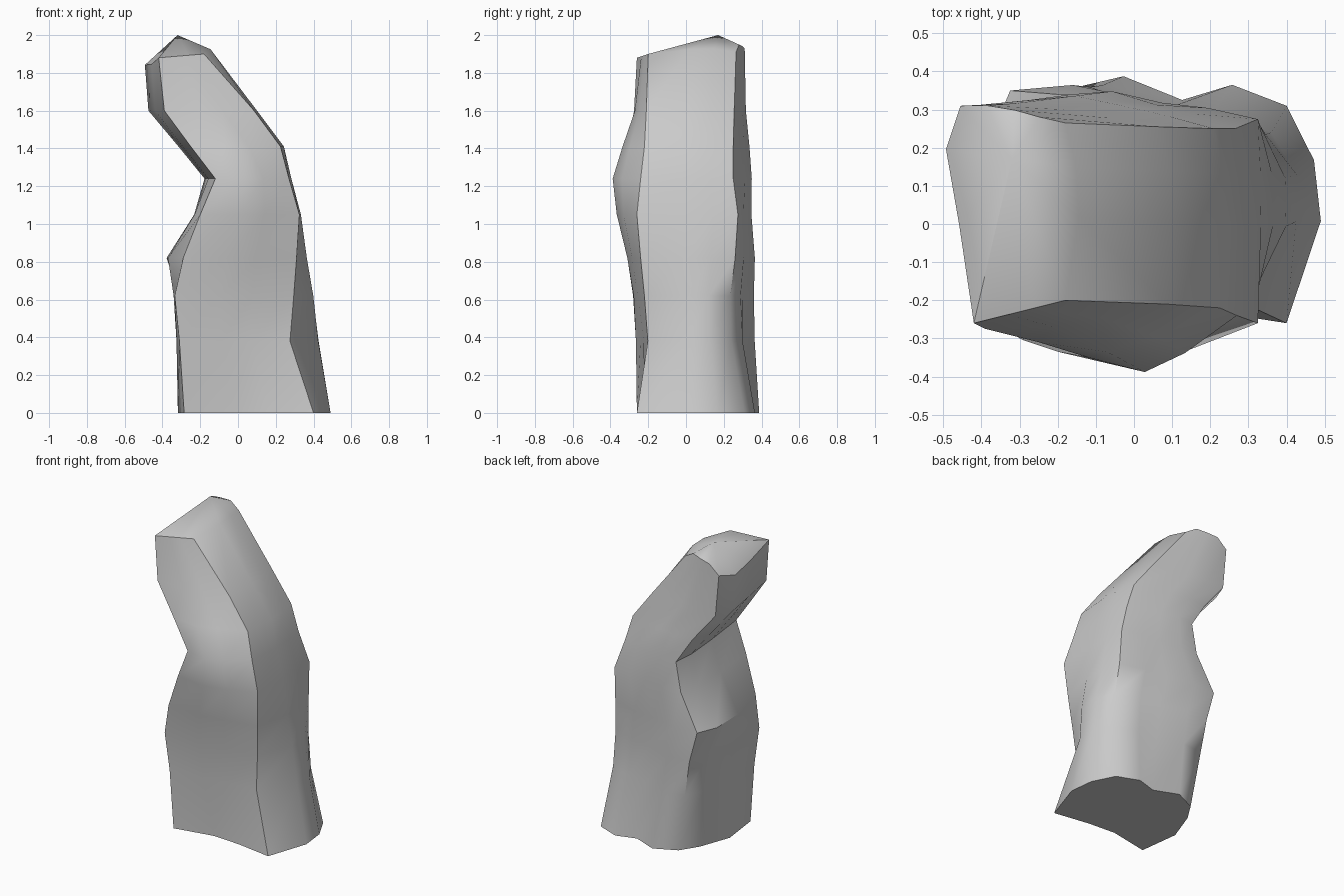
import bpy, bmesh, math
from mathutils import Vector

if "Cube" in bpy.data.objects:
    bpy.data.objects.remove(bpy.data.objects["Cube"])

# Ring heights along the bent stump
heights = [0, .38, .62, .82, 1.05, 1.24, 1.41, 1.6]
last = len(heights)

# Four corner ridges (x, y per ring); the last point carries its own height
front_left = [(-.285, -.26), (-.31, -.265), (-.335, -.28), (-.29, -.305), (-.20, -.335),
              (-.12, -.35), (-.25, -.31), (-.39, -.275), (-.42, -.26, 1.88)]
front_right = [(.40, -.26), (.275, -.202), (.295, -.22), (.31, -.24), (.325, -.26),
               (.27, -.24), (.225, -.22), (.085, -.21), (-.18, -.20, 1.90)]
back_right = [(.40, .31), (.36, .24), (.345, .235), (.33, .26), (.325, .275),
              (.265, .25), (.21, .25), (.065, .255), (-.18, .265, 1.91)]
back_left = [(-.17, .32), (-.23, .34), (-.27, .35), (-.325, .35), (-.20, .34),
             (-.165, .34), (-.275, .325), (-.43, .31), (-.455, .31, 1.87)]

# Each side: start ridge, end ridge, outward direction, bulge per ring,
# in-between points (fraction, weight at base, weight at top), rise of the top rim
sides = [
    (front_left, front_right, (0, -1), [-.05, 0, .02, .03, .06, .08, .06, .02, 0],
     [(.38, 1, 1), (.65, .75, .75)], 0),
    (front_right, back_right, (1, 0), [.09, .11, .08, .045, .008, .015, .025, .025, .035],
     [(.47, 1, 1), (.75, .8, .8)], .02),
    (back_right, back_left, (0, 1), [.07, .05, .04, .04, .025, .035, .035, .025, .015],
     [(.25, .75, .3), (.48, .15, .8), (.75, 1, .8)], .05),
    (back_left, front_left, (-1, 0), [.085, .055, .04, .08, .04, .025, .05, .055, .045],
     [(.2, .6, 1), (.55, 1, .5)], -.03),
]


def corner(ridge, i):
    x, y = ridge[i][:2]
    z = ridge[i][2] if i == last else heights[i]
    return Vector((x, y, z))


def ring(i):
    pts = []
    for start, end, out, bulge, between, rise in sides:
        a, b = corner(start, i), corner(end, i)
        pts.append(a)
        for t, w0, w1 in between:
            push = bulge[i] * (w0 + (w1 - w0) * i / last)
            lift = rise if i == last else 0
            pts.append(a.lerp(b, t) + Vector((out[0] * push, out[1] * push, lift)))
    return pts


# Loft the rings, close the base and fan the top to an off-centre peak
bm = bmesh.new()
rings = [[bm.verts.new(p) for p in ring(i)] for i in range(last + 1)]
n = len(rings[0])
for lo, hi in zip(rings, rings[1:]):
    for j in range(n):
        k = (j + 1) % n
        bm.faces.new((lo[j], lo[k], hi[k], hi[j]))
bm.faces.new(rings[0][::-1])
peak = bm.verts.new((-.32, .17, 2.0))
for j in range(n):
    bm.faces.new((rings[-1][j], rings[-1][(j + 1) % n], peak))
bmesh.ops.recalc_face_normals(bm, faces=bm.faces)

mesh = bpy.data.meshes.new("bent_stump")
bm.to_mesh(mesh)
bm.free()
obj = bpy.data.objects.new("bent_stump", mesh)
bpy.context.collection.objects.link(obj)
bpy.context.view_layer.objects.active = obj
obj.select_set(True)
bpy.ops.object.shade_smooth_by_angle(angle=math.radians(45))
